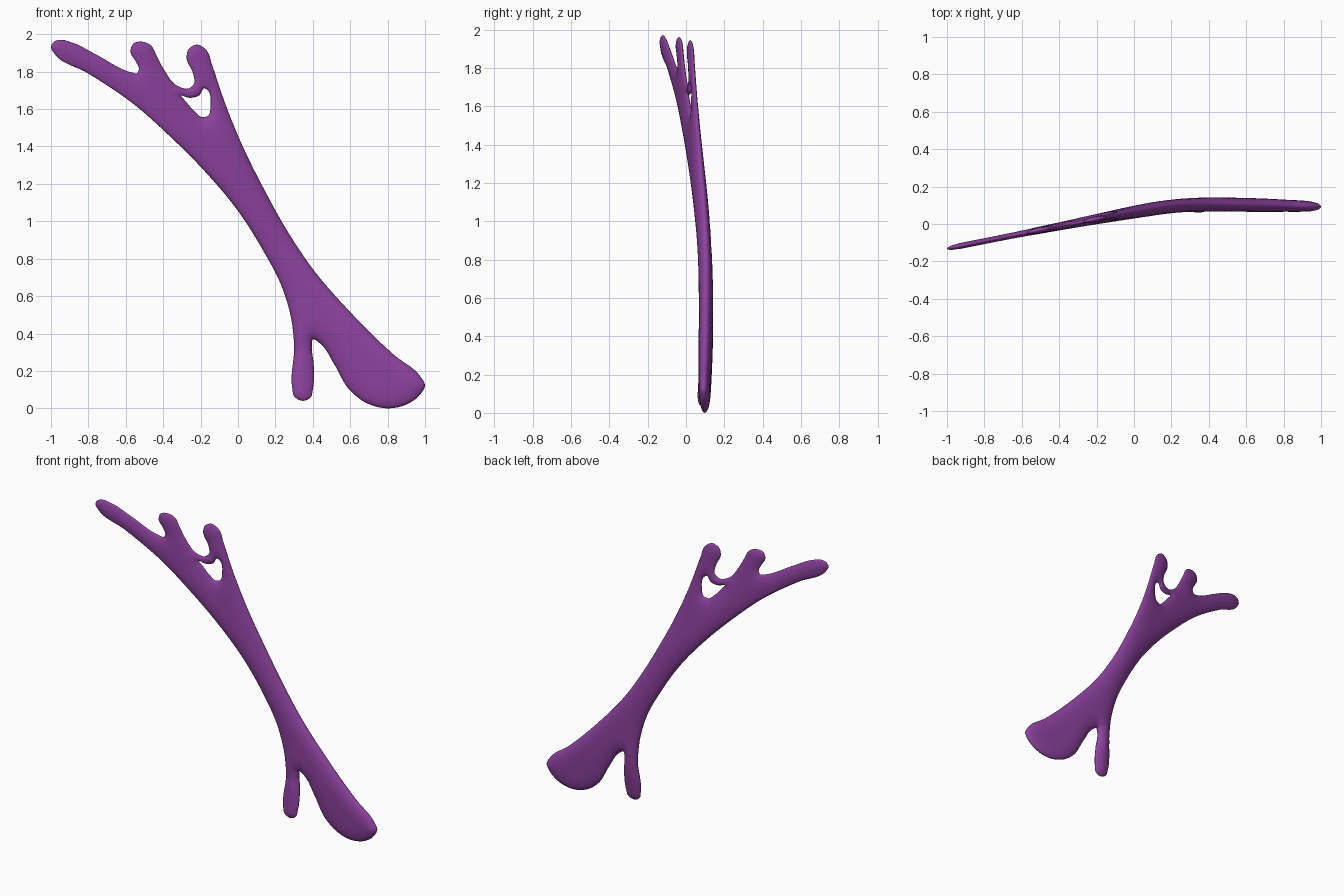
import bpy, bmesh, math
from mathutils import Vector, kdtree
from mathutils.geometry import delaunay_2d_cdt

if "Cube" in bpy.data.objects:
    bpy.data.objects.remove(bpy.data.objects["Cube"])

# Front silhouette (x, z), counter-clockwise from the long arm's tip
OUTLINE = [
    (-1.0, 1.93), (-.98, 1.895), (-.8, 1.79), (-.55, 1.62), (-.37, 1.46), (-.18, 1.27),
    (0, 1.055), (.125, .86), (.24, .635), (.285, .475), (.30, .34), (.29, .11),
    (.30, .065), (.345, .04), (.39, .06), (.40, .10), (.405, .23), (.395, .34),
    (.40, .37), (.435, .35), (.515, .235), (.595, .10), (.675, .035), (.80, 0),
    (.92, .03), (.975, .075), (1.0, .125), (.975, .17), (.835, .285), (.595, .52),
    (.40, .745), (.275, .93), (.14, 1.17), (.01, 1.435), (-.065, 1.62), (-.14, 1.84),
    (-.165, 1.91), (-.22, 1.945), (-.265, 1.92), (-.275, 1.875), (-.24, 1.79),
    (-.235, 1.735), (-.265, 1.71), (-.325, 1.725), (-.395, 1.81), (-.435, 1.885),
    (-.465, 1.94), (-.51, 1.96), (-.56, 1.95), (-.575, 1.905), (-.55, 1.86),
    (-.53, 1.81), (-.54, 1.79), (-.565, 1.795), (-.765, 1.895), (-.885, 1.955),
    (-.955, 1.97), (-.985, 1.96)]
# Opening under the web, clockwise
HOLE = [(-.305, 1.672), (-.26, 1.66), (-.205, 1.675), (-.18, 1.712), (-.162, 1.70),
        (-.147, 1.62), (-.16, 1.565), (-.19, 1.557), (-.235, 1.59), (-.28, 1.642)]


def smooth_loop(points, step=.012):
    """Closed smooth curve through the points."""
    p = [Vector(q) for q in points]
    n, out = len(p), []
    tang = []
    for i in range(n):
        a, b = p[i] - p[i - 1], p[(i + 1) % n] - p[i]
        tang.append((a.normalized() * b.length + b.normalized() * a.length) / (a.length + b.length))
    for i in range(n):
        j = (i + 1) % n
        length = (p[j] - p[i]).length
        count = max(2, round(length / step))
        for k in range(count):
            t = k / count
            h = 2 * t**3 - 3 * t**2 + 1
            out.append(p[i] * h + p[j] * (1 - h)
                       + tang[i] * length * (t**3 - 2 * t**2 + t)
                       + tang[j] * length * (t**3 - t**2))
    return out


def inside(q, loops):
    hit = False
    for loop in loops:
        for i in range(len(loop)):
            a, b = loop[i - 1], loop[i]
            if (a.y > q.y) != (b.y > q.y) and q.x < a.x + (q.y - a.y) * (b.x - a.x) / (b.y - a.y):
                hit = not hit
    return hit


def ramp(v, lo, hi):
    t = max(0, min(1, (v - lo) / (hi - lo)))
    return t * t * (3 - 2 * t)


def centre_y(x, z):
    """Gentle bend of the sheet; the narrow leg comes slightly forward."""
    a, b = .07 + .2 * x, .125 - .03 * x
    y = (a + b) / 2 - math.hypot((a - b) / 2, .02)
    return y - (.11 * max(0, .3 - z) if x < .45 else 0)


def half_thickness(x, z, d):
    t = .037 - .019 * ramp(z, 1.0, 1.85)
    t -= (.016 if x < .45 else .009) * (1 - ramp(z, .0, .38))
    return t * math.sqrt(1 - (1 - min(d / .1, 1)) ** 2)


loops = [smooth_loop(OUTLINE), smooth_loop(HOLE)]
points, edges = [], []
for loop in loops:
    s, n = len(points), len(loop)
    points += loop
    edges += [(s + i, s + (i + 1) % n) for i in range(n)]
rim_count = len(points)
tree = kdtree.KDTree(rim_count)
for i, q in enumerate(points):
    tree.insert((q.x, q.y, 0), i)
tree.balance()


def rim_distance(q):
    return tree.find((q.x, q.y, 0))[2]


# Rings following the rim, then a plain grid in the middle
for off in (.004, .014, .03, .05):
    for loop in loops:
        for i in range(len(loop)):
            d = (loop[(i + 1) % len(loop)] - loop[i - 1]).normalized()
            q = loop[i] + Vector((-d.y, d.x)) * off
            if rim_distance(q) > off * .97:
                points.append(q)
for i in range(-33, 34):
    for j in range(67):
        q = Vector((i * .03, j * .03))
        if rim_distance(q) > .062 and inside(q, loops):
            points.append(q)

verts, _, faces, origin, _, _ = delaunay_2d_cdt(points, edges, [], 0, 1e-5)

# Inflate the flat sheet to a front and a back skin sharing the rim
bm = bmesh.new()
front, back, rim = [], [], []
for v, src in zip(verts, origin):
    on_rim = any(k < rim_count for k in src)
    h = 0 if on_rim else half_thickness(v.x, v.y, rim_distance(v))
    y = centre_y(v.x, v.y)
    f = bm.verts.new((v.x, y - h, v.y))
    front.append(f)
    back.append(f if on_rim else bm.verts.new((v.x, y + h, v.y)))
    rim.append(on_rim)
for f in faces:
    c = sum((verts[i] for i in f), Vector((0, 0))) / len(f)
    if inside(c, loops):
        bm.faces.new([front[i] for i in f])
        if not all(rim[i] for i in f):
            bm.faces.new([back[i] for i in reversed(f)])
bmesh.ops.delete(bm, geom=[v for v in bm.verts if not v.link_faces], context='VERTS')
bmesh.ops.recalc_face_normals(bm, faces=bm.faces)
for f in bm.faces:
    f.smooth = True

mesh = bpy.data.meshes.new("branching_body")
bm.to_mesh(mesh)
bm.free()
purple = bpy.data.materials.new("purple")
purple.diffuse_color = (.27, .055, .35, 1)
purple.use_nodes = True
purple.node_tree.nodes["Principled BSDF"].inputs["Base Color"].default_value = purple.diffuse_color
mesh.materials.append(purple)
bpy.context.collection.objects.link(bpy.data.objects.new("branching_body", mesh))
